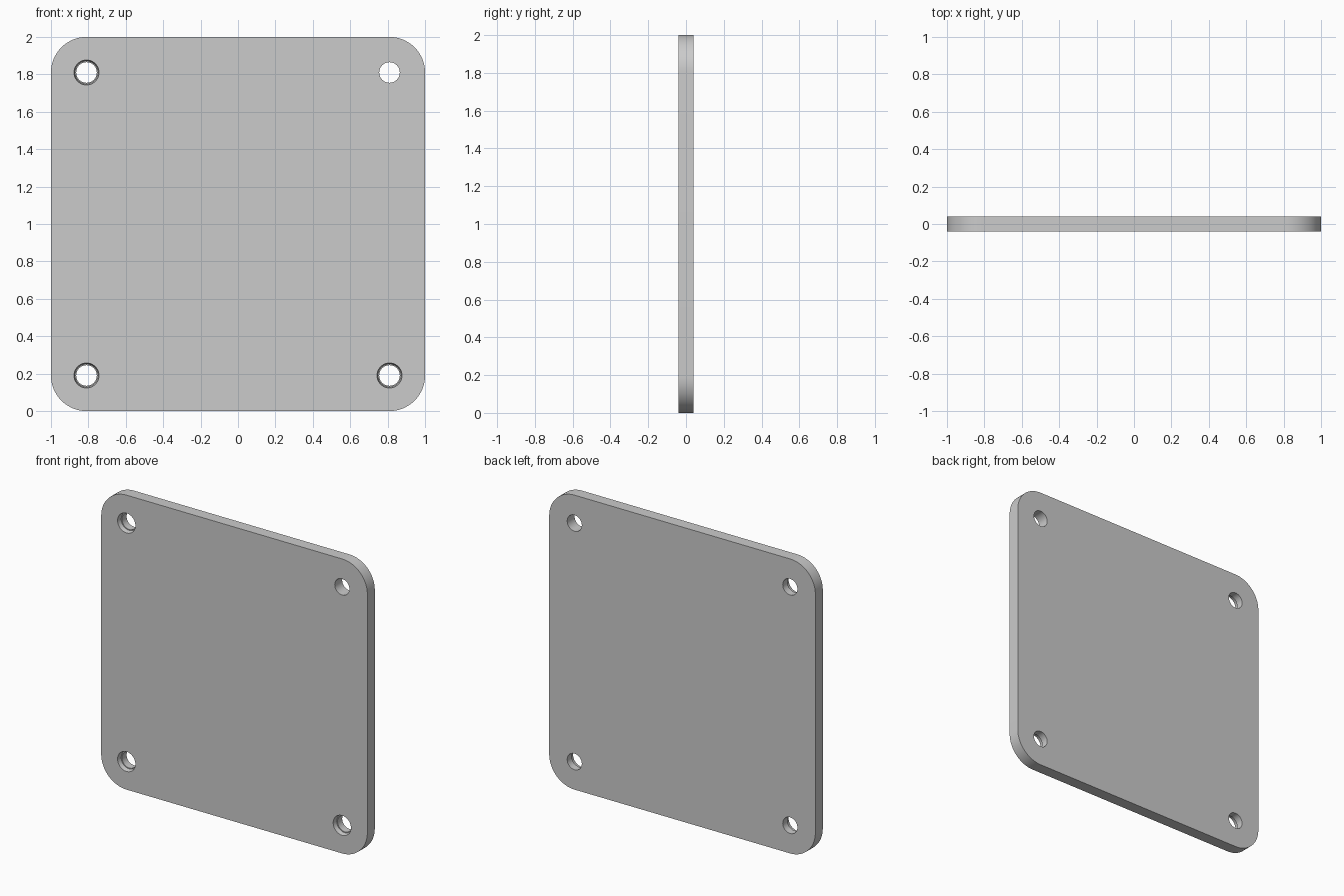
import bpy, bmesh
from math import sin, cos, pi

if "Cube" in bpy.data.objects:
    bpy.data.objects.remove(bpy.data.objects["Cube"])

T = 0.04        # half thickness
R = 0.19        # corner radius
C = 1 - R       # corner / hole centre offset
HOLE = 0.055    # through hole radius


def new_object(name, bm):
    bmesh.ops.recalc_face_normals(bm, faces=bm.faces)
    mesh = bpy.data.meshes.new(name)
    bm.to_mesh(mesh)
    bm.free()
    ob = bpy.data.objects.new(name, mesh)
    bpy.context.collection.objects.link(ob)
    return ob


def loft(bm, rings):
    # Closed solid through a list of equal-length point rings
    loops = [[bm.verts.new(p) for p in ring] for ring in rings]
    n = len(loops[0])
    for a, b in zip(loops, loops[1:]):
        for i in range(n):
            j = (i + 1) % n
            bm.faces.new((a[i], a[j], b[j], b[i]))
    bm.faces.new(loops[0])
    bm.faces.new(loops[-1])


# Plate with rounded corners
outline = []
for k, (sx, sz) in enumerate([(1, 1), (-1, 1), (-1, -1), (1, -1)]):
    for i in range(17):
        a = pi / 2 * (k + i / 16)
        outline.append((sx * C + R * cos(a), 1 + sz * C + R * sin(a)))
bm = bmesh.new()
loft(bm, [[(x, y, z) for x, z in outline] for y in (-T, T)])
plate = new_object("mounting_plate", bm)

# Hole cutters: three recessed from the front, the upper right one plain
plain = [(-0.1, HOLE), (0.1, HOLE)]
recessed = [(-0.1, 0.067), (-T, 0.067), (-0.01, 0.061), (-0.01, HOLE), (0.1, HOLE)]
bm = bmesh.new()
for sx in (-1, 1):
    for sz in (-1, 1):
        profile = plain if sx > 0 and sz > 0 else recessed
        loft(bm, [[(sx * C + r * cos(2 * pi * i / 48), y,
                    1 + sz * C + r * sin(2 * pi * i / 48)) for i in range(48)]
                  for y, r in profile])
cutter = new_object("hole_cutter", bm)
cutter.hide_render = True

# Cut the holes, then drop the cutter
mod = plate.modifiers.new("holes", 'BOOLEAN')
mod.operation = 'DIFFERENCE'
mod.solver = 'EXACT'
mod.object = cutter
bpy.context.view_layer.objects.active = plate
plate.select_set(True)
bpy.ops.object.modifier_apply(modifier=mod.name)
bpy.data.objects.remove(cutter)
bpy.ops.object.shade_smooth_by_angle(angle=pi / 6)
